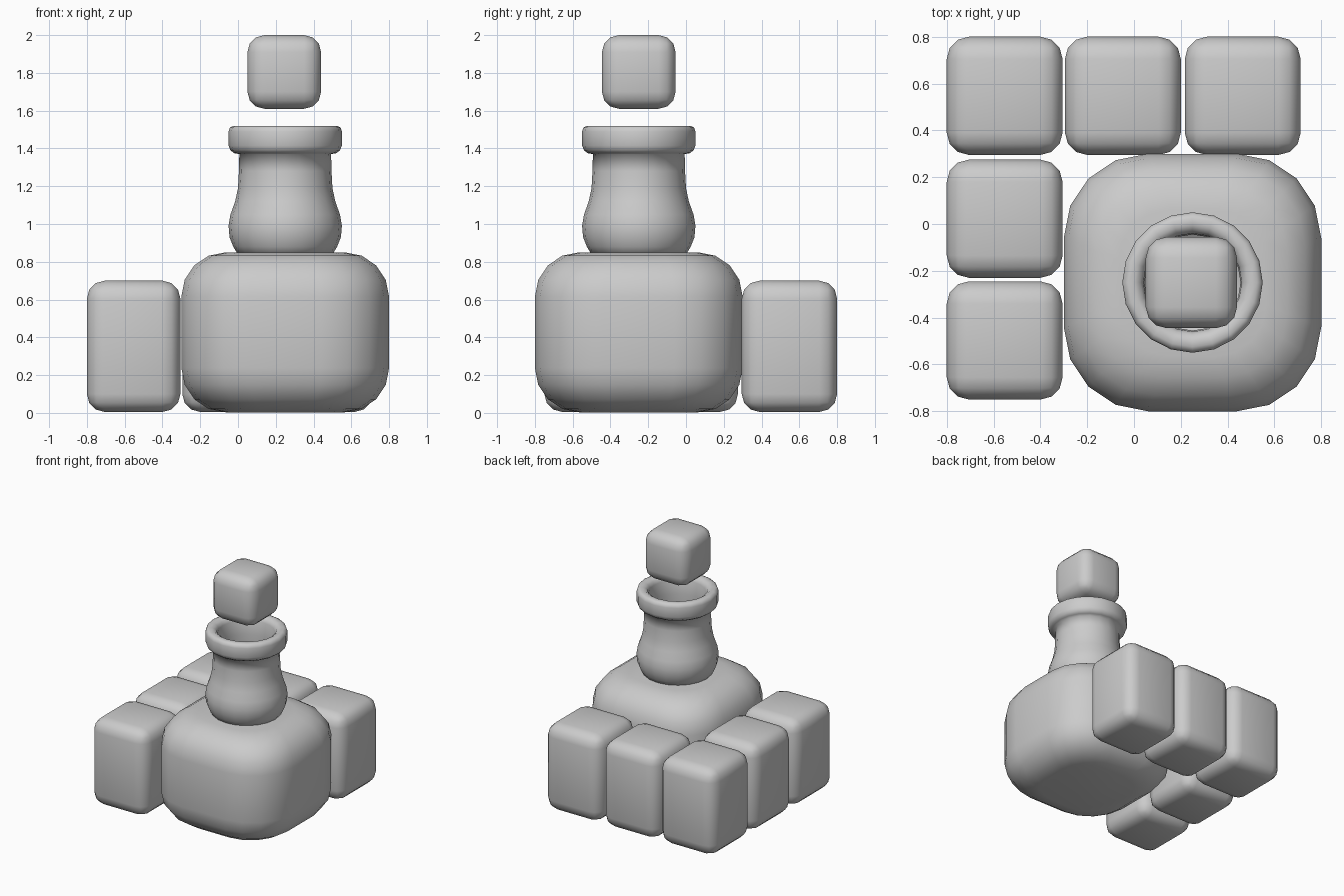
import bpy, bmesh
from math import sin, cos, pi

if "Cube" in bpy.data.objects:
    bpy.data.objects.remove(bpy.data.objects["Cube"])


def finish(name, bm):
    bmesh.ops.recalc_face_normals(bm, faces=bm.faces)
    for f in bm.faces:
        f.smooth = True
    me = bpy.data.meshes.new(name)
    bm.to_mesh(me)
    bm.free()
    ob = bpy.data.objects.new(name, me)
    bpy.context.collection.objects.link(ob)
    return ob


def loft(name, rings):
    bm = bmesh.new()
    loops = [[bm.verts.new(p) for p in ring] for ring in rings]
    for a, b in zip(loops, loops[1:]):
        for i in range(len(a)):
            j = (i + 1) % len(a)
            bm.faces.new((a[i], a[j], b[j], b[i]))
    bm.faces.new(loops[0])
    bm.faces.new(loops[-1])
    return finish(name, bm)


def rounded_box(name, lo, hi, radius):
    bm = bmesh.new()
    bmesh.ops.create_cube(bm, size=1)
    for v in bm.verts:
        v.co = [(l + h) / 2 + c * (h - l) for l, h, c in zip(lo, hi, v.co)]
    bmesh.ops.bevel(bm, geom=bm.edges[:], offset=radius, segments=3,
                    profile=0.5, affect='EDGES')
    return finish(name, bm)


CX, CY = 0.25, -0.25


def rounded_square(half, r, z, seg=4):
    pts = []
    for q in range(4):
        mid = pi / 4 + q * pi / 2
        ox = (half - r) * (1 if cos(mid) > 0 else -1)
        oy = (half - r) * (1 if sin(mid) > 0 else -1)
        for k in range(seg + 1):
            a = (q + k / seg) * pi / 2
            pts.append((CX + ox + r * cos(a), CY + oy + r * sin(a), z))
    return pts


# Large pillowy body, lofted from rounded squares
R, TOP, BOTTOM, SEG = 0.235, 0.85, 0.003, 4
rings = []
for k in range(SEG + 1):
    a = pi / 2 * k / SEG
    d = R * (1 - sin(a))
    rings.append(rounded_square(0.55 - d, 0.36 - 0.6 * d, BOTTOM + R * (1 - cos(a))))
for k in range(SEG + 1):
    a = pi / 2 * k / SEG
    d = R * (1 - cos(a))
    rings.append(rounded_square(0.55 - d, 0.36 - 0.6 * d, TOP - R * (1 - sin(a))))
loft("body", rings)

# Hollow bulging chimney with a rolled rim
profile = [(0.245, 0.83), (0.275, 0.88), (0.295, 0.93), (0.30, 0.99), (0.29, 1.05),
           (0.265, 1.12), (0.25, 1.19), (0.245, 1.28), (0.243, 1.37),
           (0.27, 1.375), (0.29, 1.39), (0.30, 1.415), (0.30, 1.49),
           (0.293, 1.51), (0.275, 1.52), (0.245, 1.52), (0.222, 1.505),
           (0.21, 1.48), (0.205, 1.37), (0.205, 1.20), (0.24, 1.05),
           (0.24, 0.95), (0.21, 0.86)]
N = 20
loft("chimney", [[(CX + r * sin(2 * pi * i / N), CY + r * cos(2 * pi * i / N), z)
                  for i in range(N)] for r, z in profile])

# Floating smoke cube above the chimney
rounded_box("floating_cube", (0.05, -0.445, 1.61), (0.44, -0.055, 2.0), 0.09)

# L-shaped row of blocks along the left and back
for i, y in enumerate((0.295, -0.23, -0.75)):
    rounded_box(f"left_block_{i + 1}", (-0.8, y, 0.005), (-0.305, y + 0.505, 0.7), 0.095)
for i, x in enumerate((-0.295, 0.217)):
    rounded_box(f"back_block_{i + 1}", (x, 0.295, 0.005), (x + 0.495, 0.8, 0.7), 0.095)
